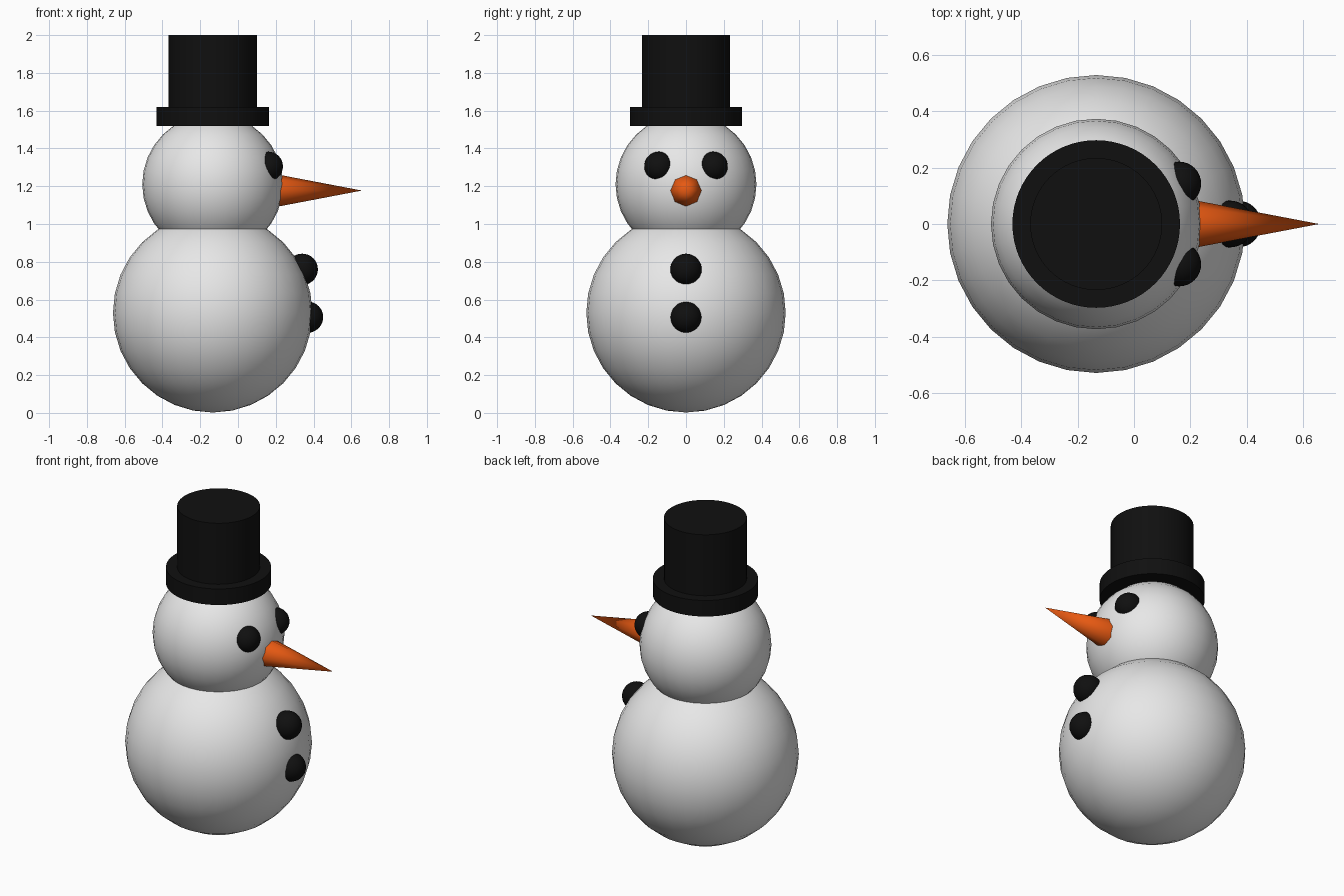
import bpy, math

if "Cube" in bpy.data.objects:
    bpy.data.objects.remove(bpy.data.objects["Cube"])

CX = -0.134  # axis of the snowman body


def material(name, rgb):
    m = bpy.data.materials.new(name)
    m.diffuse_color = (*rgb, 1)
    m.use_nodes = True
    m.node_tree.nodes["Principled BSDF"].inputs["Base Color"].default_value = m.diffuse_color
    return m


SNOW = material("snow white", (0.8, 0.8, 0.8))
COAL = material("coal black", (0.005, 0.005, 0.005))
CARROT = material("carrot orange", (0.8, 0.1, 0.006))


def finish(name, mat, angle):
    ob = bpy.context.object
    ob.name = name
    ob.data.materials.append(mat)
    bpy.ops.object.shade_smooth_by_angle(angle=math.radians(angle))
    return ob


def ball(name, loc, r, mat):
    bpy.ops.mesh.primitive_uv_sphere_add(segments=32, ring_count=16, radius=r, location=loc)
    return finish(name, mat, 60)


def disc(name, z0, z1, r):
    bpy.ops.mesh.primitive_cylinder_add(vertices=64, radius=r, depth=z1 - z0,
                                        location=(CX, 0, (z0 + z1) / 2))
    return finish(name, COAL, 40)


# Snow balls
ball("body", (CX, 0, 0.53), 0.528, SNOW)
ball("head", (CX, 0, 1.21), 0.373, SNOW)

# Top hat
disc("hat_brim", 1.52, 1.62, 0.297)
disc("hat_crown", 1.60, 2.0, 0.234)

# Eyes, mirrored across the nose
for side, label in ((-1, "right"), (1, "left")):
    ball(label + "_eye", (0.16, side * 0.143, 1.305), 0.078, COAL)

# Coat buttons
ball("upper_button", (0.34, 0, 0.76), 0.083, COAL)
ball("lower_button", (0.368, 0, 0.507), 0.083, COAL)

# Eight-sided carrot nose pointing along +x
base, tip = 0.20, 0.656
bpy.ops.mesh.primitive_cone_add(vertices=8, radius1=0.087, radius2=0, depth=tip - base,
                                location=((base + tip) / 2, 0, 1.177),
                                rotation=(0, math.pi / 2, 0))
finish("carrot_nose", CARROT, 60)
